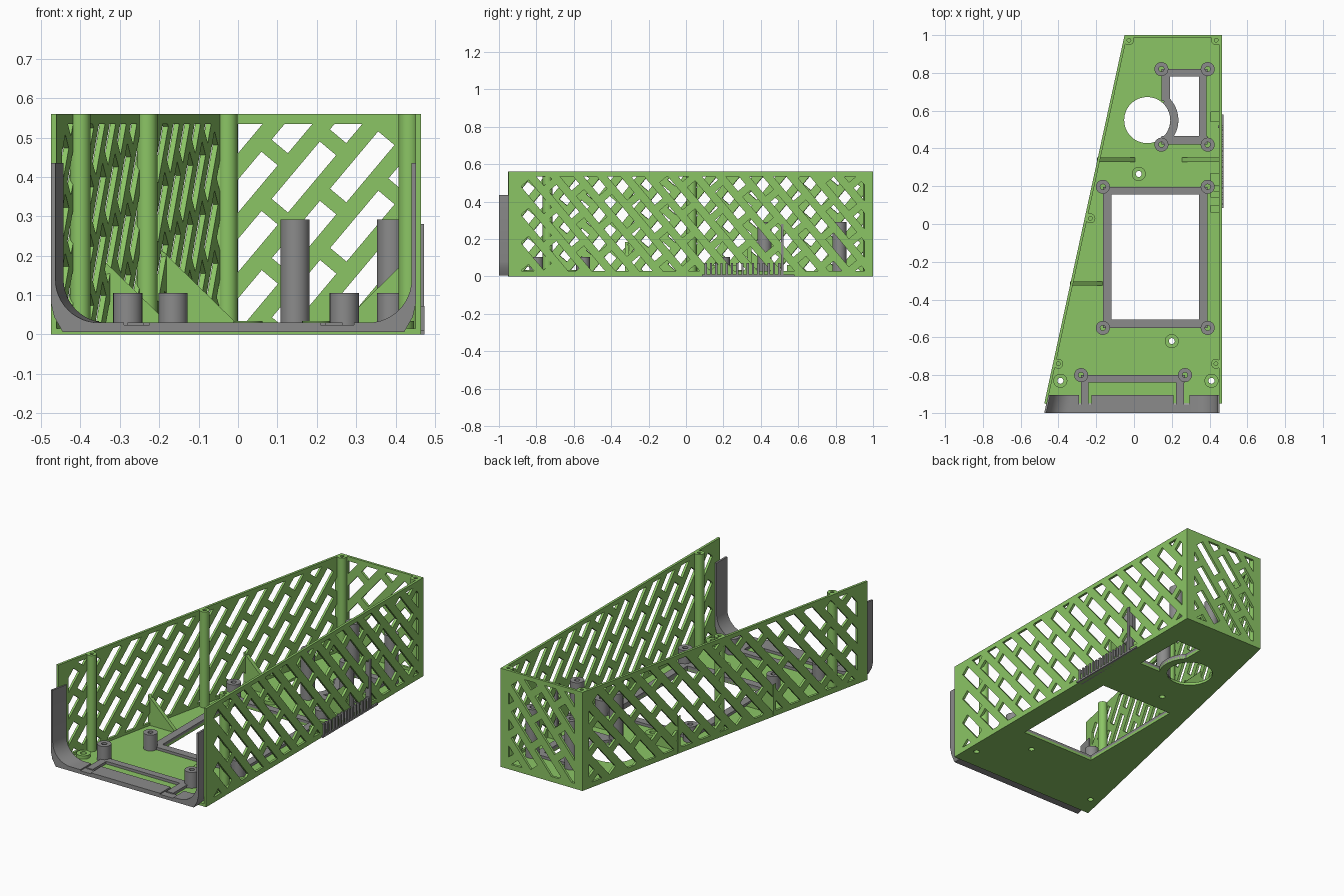
import bpy, bmesh, math
from mathutils import Matrix, Vector

if "Cube" in bpy.data.objects:
    bpy.data.objects.remove(bpy.data.objects["Cube"])


def material(name, rgb):
    m = bpy.data.materials.new(name)
    m.diffuse_color = (*rgb, 1)
    m.use_nodes = True
    m.node_tree.nodes["Principled BSDF"].inputs["Base Color"].default_value = m.diffuse_color
    return m


GREEN = material("green plastic", (0.26, 0.56, 0.13))
GRAY = material("gray plastic", (0.26, 0.26, 0.26))
H, T, FLOOR, PAD = 0.56, 0.014, 0.015, 0.03


def plate(name, outer, holes, z0, z1, mat, matrix=Matrix()):
    """Extrude a flat outline with holes from z0 to z1, then place it."""
    cu = bpy.data.curves.new(name, 'CURVE')
    cu.dimensions, cu.fill_mode, cu.extrude = '2D', 'BOTH', (z1 - z0) / 2
    for loop in [outer] + holes:
        s = cu.splines.new('POLY')
        s.points.add(len(loop) - 1)
        for p, (x, y) in zip(s.points, loop):
            p.co = (x, y, 0, 1)
        s.use_cyclic_u = True
    tmp = bpy.data.objects.new("tmp", cu)
    bpy.context.collection.objects.link(tmp)
    bpy.context.view_layer.update()
    me = bpy.data.meshes.new_from_object(tmp.evaluated_get(bpy.context.evaluated_depsgraph_get()))
    bpy.data.objects.remove(tmp)
    me.transform(matrix @ Matrix.Translation((0, 0, (z0 + z1) / 2)))
    bm = bmesh.new()
    bm.from_mesh(me)
    bmesh.ops.remove_doubles(bm, verts=bm.verts, dist=1e-5)
    bmesh.ops.recalc_face_normals(bm, faces=bm.faces)
    for f in bm.faces:
        f.smooth = True
    bm.to_mesh(me)
    bm.free()
    me.set_sharp_from_angle(angle=math.radians(30))
    me.materials.clear()
    me.materials.append(mat)
    ob = bpy.data.objects.new(name, me)
    bpy.context.collection.objects.link(ob)
    return ob


def rect(x0, y0, x1, y1):
    return [(x0, y0), (x1, y0), (x1, y1), (x0, y1)]


def arc(cx, cy, r, a0, a1, n):
    return [(cx + r * math.cos(math.radians(a0 + (a1 - a0) * i / n)),
             cy + r * math.sin(math.radians(a0 + (a1 - a0) * i / n))) for i in range(n + 1)]


def circle(cx, cy, r, n=28):
    return arc(cx, cy, r, 0, 360, n)[:-1]


def clip(poly, axis, lim, sign):
    """Keep the part of a polygon on one side of an axis-aligned line."""
    out = []
    for a, b in zip(poly, poly[1:] + poly[:1]):
        da, db = sign * (a[axis] - lim), sign * (b[axis] - lim)
        if da >= 0:
            out.append(a)
        if da * db < 0:
            t = da / (da - db)
            out.append((a[0] + (b[0] - a[0]) * t, a[1] + (b[1] - a[1]) * t))
    return out


def area(p):
    return abs(sum(a[0] * b[1] - b[0] * a[1] for a, b in zip(p, p[1:] + p[:1]))) / 2


def slots(u0, u1, z0, z1):
    """Staggered diagonal slots, leaning up and to the left, inside a border."""
    a = math.radians(130)
    d, n = Vector((math.cos(a), math.sin(a))), Vector((math.sin(a), -math.cos(a)))
    pitch, width, length, step = 0.097, 0.054, 0.19, 0.23
    res = []
    for i in range(-10, 40):
        for j in range(-16, 16):
            c = n * (i * pitch) + d * ((j + 0.5 * (i % 2)) * step)
            p = [tuple(c + d * (sx * length / 2) + n * (sy * width / 2))
                 for sx, sy in ((-1, -1), (1, -1), (1, 1), (-1, 1))]
            for axis, lim, sign in ((0, u0, 1), (0, u1, -1), (1, z0, 1), (1, z1, -1)):
                p = clip(p, axis, lim, sign) if p else p
            if len(p) > 2 and area(p) > 0.0004:
                res.append(p)
    return res


# Latticed walls, running counterclockwise from the front right corner
corners = [(0.465, -0.95), (0.465, 1.0), (-0.05, 1.0), (-0.475, -0.95)]
margins = [(0.07, 0.045), (0.05, 0.05), (0.045, 0.07)]
for name, a, b, (m0, m1) in zip(("right_wall", "back_wall", "left_wall"), corners, corners[1:], margins):
    a, b = Vector((*a, 0)), Vector((*b, 0))
    u, z = (b - a).normalized(), Vector((0, 0, 1))
    L = (b - a).length
    mat = Matrix.Translation(a) @ Matrix((u, z, u.cross(z))).transposed().to_4x4()
    plate(name, rect(0, 0, L, H), slots(m0, L - m1, 0.03, 0.535), -T, 0, GREEN, mat)

# Floor with openings and screw holes
bosses = [(0.025, 0.265), (0.2, -0.62), (-0.39, -0.83), (0.41, -0.83)]
window = rect(-0.12, -0.505, 0.345, 0.155)
port = [(0.345, 0.465), (0.345, 0.78), (0.19, 0.78)] + arc(0.07, 0.55, 0.165, 43.3, -31, 14)
inner = [(0.46, -0.95), (0.46, 0.995), (-0.045, 0.995), (-0.47, -0.95)]
plate("floor", inner, [window, port, circle(0.07, 0.55, 0.122, 48)]
      + [circle(x, y, 0.016, 16) for x, y in bosses], 0, FLOOR, GREEN)
for x, y in bosses:
    plate("screw_boss", circle(x, y, 0.037), [circle(x, y, 0.016, 16)], 0.004, 0.034, GREEN)

# Full-height lid posts along the walls
for x, y in [(-0.027, 0.973), (0.435, 0.973), (-0.231, 0.03), (-0.401, -0.74), (0.434, -0.74)]:
    plate("lid_post", circle(x, y, 0.026), [], 0.005, H - 0.02, GREEN)
    plate("lid_post_top", circle(x, y, 0.026), [circle(x, y, 0.01, 12)], H - 0.02, H, GREEN)

# Triangular wall gussets
upright = Matrix.Rotation(math.pi / 2, 4, 'X')
for x, y, size, s in [(-0.195, 0.34, 0.2, 1), (-0.338, -0.315, 0.17, 1), (0.455, 0.34, 0.2, -1)]:
    tri = [(x, 0.01), (x + s * size, 0.01), (x + s * size, 0.02), (x, 0.015 + size)]
    plate("gusset", tri, [], -y - 0.011, -y + 0.011, GREEN, upright)

# Board frames around the openings
plate("main_frame", rect(-0.165, -0.55, 0.39, 0.197), [window], 0.002, PAD, GRAY)
for r in [(0.145, 0.65, 0.19, 0.82), (0.345, 0.42, 0.385, 0.82),
          (0.145, 0.78, 0.39, 0.82), (0.145, 0.42, 0.39, 0.465)]:
    plate("rear_frame_bar", rect(*r), [], 0.002, PAD, GRAY)
ring = arc(0.07, 0.55, 0.165, -50, 48, 18) + arc(0.07, 0.55, 0.122, 48, -50, 18)
plate("rear_frame_arc", ring, [], 0.002, PAD, GRAY)
for r in [(-0.28, -0.84, 0.27, -0.8), (-0.28, -0.96, -0.24, -0.8), (0.222, -0.96, 0.265, -0.8)]:
    plate("front_frame_bar", rect(*r), [], 0.012, PAD, GRAY)

# Board standoffs
low, tall = 0.105, 0.292
for x, y, h in [(-0.165, 0.197, low), (0.39, 0.197, low), (-0.165, -0.55, low), (0.39, -0.55, low),
                (-0.28, -0.8, low), (0.27, -0.8, low), (0.145, 0.82, tall), (0.39, 0.82, tall),
                (0.145, 0.42, tall), (0.39, 0.42, tall)]:
    plate("standoff", circle(x, y, 0.037), [circle(x, y, 0.014, 16)], 0.002, h, GRAY)

# Front lip: two curled ends, a middle pad and a thin front strip
def curl(name, xo, s, end, lean):
    xi = xo + s * 0.011
    prof = [(xo, 0.435), (xo, 0.08), (xo + s * 0.008, 0.045), (xo + s * 0.03, 0.006), (end, 0.006), (end, PAD)]
    prof += [(xi + s * (0.11 - 0.11 * math.sin(t)), PAD + 0.11 - 0.11 * math.cos(t))
             for t in [math.pi / 2 * i / 12 for i in range(13)]] + [(xi, 0.435)]
    ob = plate(name, prof, [], 0.905, 1.0, GRAY, upright)
    for v in ob.data.vertices:
        v.co.x += lean * (v.co.y + 1) * (1 if abs(v.co.x - end) > 1e-4 else 0)


curl("front_lip_left", -0.475, 1, -0.29, 0.22)
curl("front_lip_right", 0.452, -1, 0.295, 0)
plate("front_lip_middle", rect(-0.225, -1, 0.21, -0.905), [], 0.006, PAD, GRAY)
plate("front_lip_strip", rect(-0.3, -1, 0.3, -0.955), [], 0.006, 0.024, GRAY)

# Side comb with upright bar and inner brackets
plate("comb_base", rect(0.44, 0.085, 0.474, 0.58), [], 0, 0.01, GRAY)
for i in range(15):
    y = 0.1 + i * 0.028
    plate("comb_tooth", rect(0.455, y, 0.474, y + 0.012), [], 0.005, 0.072, GRAY)
plate("comb_bar", rect(0.445, 0.507, 0.473, 0.522), [], 0.005, 0.28, GRAY)
for y0, y1 in [(0.06, 0.1), (0.14, 0.175), (0.2, 0.27), (0.54, 0.595)]:
    plate("comb_bracket", rect(0.405, y0, 0.455, y1), [], 0.01, 0.06, GREEN)
